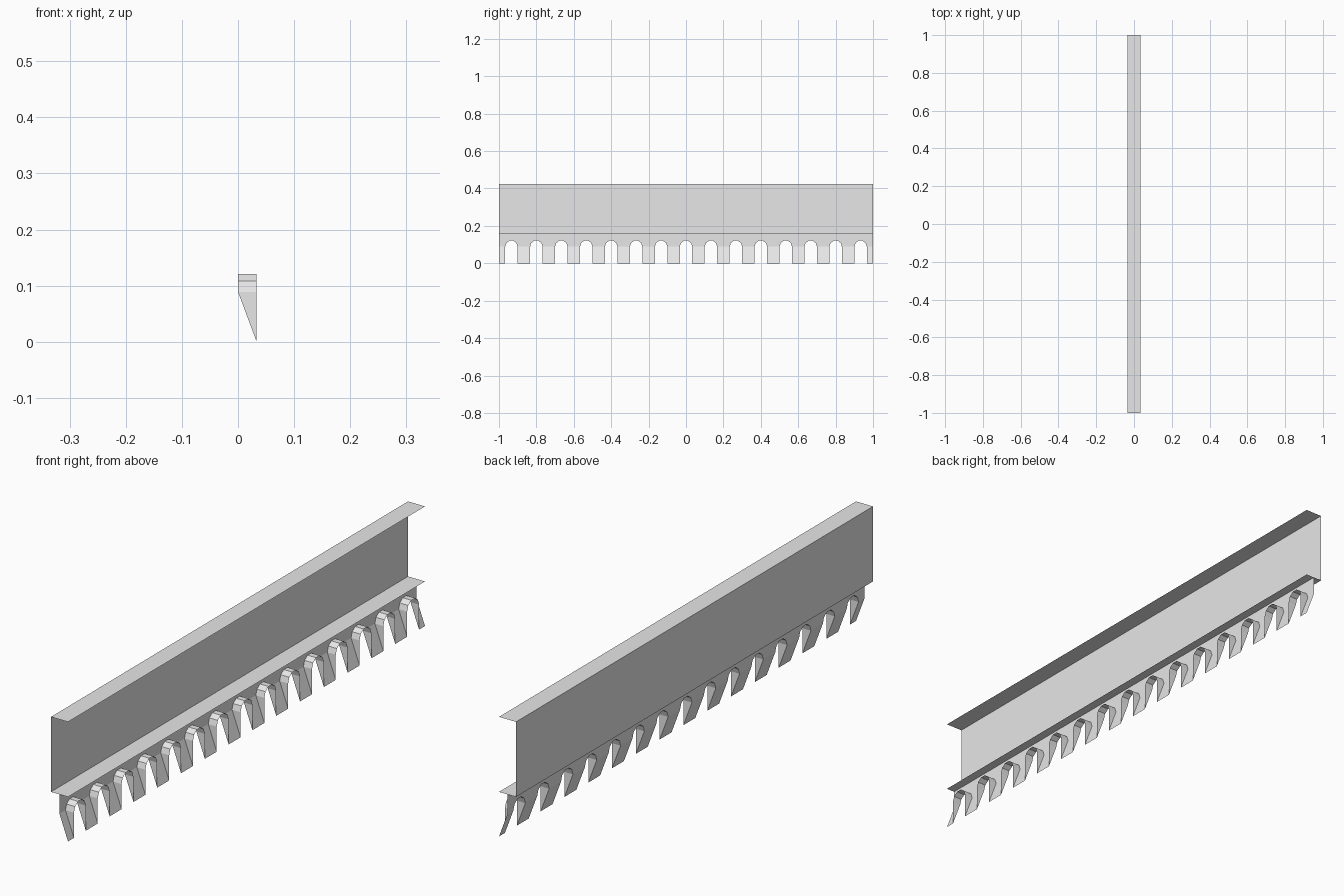
import bpy, bmesh
from math import cos, sin, pi

cube = bpy.data.objects.get("Cube")
if cube:
    bpy.data.objects.remove(cube)

BAYS = 15
PITCH = 2 / BAYS
W = PITCH / 4            # arch radius and half width of the shelves
SPRING, SHELF, TOP = 0.089, 0.158, 0.424
SEGMENTS = 5

grey = bpy.data.materials.new("plain_grey")
grey.use_nodes = True
colour = (0.8, 0.8, 0.8, 1)
grey.diffuse_color = colour
grey.node_tree.nodes["Principled BSDF"].inputs["Base Color"].default_value = colour


def sheet(name, faces):
    """Thin open surface from a list of corner loops."""
    bm = bmesh.new()
    for corners in faces:
        bm.faces.new([bm.verts.new(c) for c in corners])
    bmesh.ops.remove_doubles(bm, verts=bm.verts, dist=1e-5)
    mesh = bpy.data.meshes.new(name)
    bm.to_mesh(mesh)
    bm.free()
    mesh.materials.append(grey)
    obj = bpy.data.objects.new(name, mesh)
    bpy.context.collection.objects.link(obj)


def strip(a, b, y0=-1, y1=1):
    """Quad between two (x, z) points, stretched along y."""
    return [(a[0], y0, a[1]), (a[0], y1, a[1]), (b[0], y1, b[1]), (b[0], y0, b[1])]


# Fascia board with the shelves above and below it
sheet("top_shelf", [strip((W, TOP), (-W, TOP))])
sheet("fascia_board", [strip((-W, TOP), (-W, SHELF))])
sheet("lower_shelf", [strip((W, SHELF), (-W, SHELF))])

# Arched valance: upright band, sloping teeth and arch linings
band, teeth, linings = [], [], []
for i in range(BAYS):
    mid = -1 + PITCH * (i + 0.5)
    arc = [(mid - W * cos(pi * k / SEGMENTS), SPRING + W * sin(pi * k / SEGMENTS))
           for k in range(SEGMENTS + 1)]
    for (y0, z0), (y1, z1) in zip(arc, arc[1:]):
        band.append([(0, y0, z0), (0, y1, z1), (0, y1, SHELF), (0, y0, SHELF)])
        linings.append([(0, y0, z0), (W, y0, z0), (W, y1, z1), (0, y1, z1)])
    for side in (-1, 1):
        inner, outer = mid + side * W, mid + side * PITCH / 2
        y0, y1 = sorted((inner, outer))
        band.append(strip((0, SPRING), (0, SHELF), y0, y1))
        teeth.append(strip((W, 0), (0, SPRING), y0, y1))
        linings.append([(0, inner, SPRING), (W, inner, 0), (W, inner, SPRING)])

sheet("valance_band", band)
sheet("valance_teeth", teeth)
sheet("arch_linings", linings)
